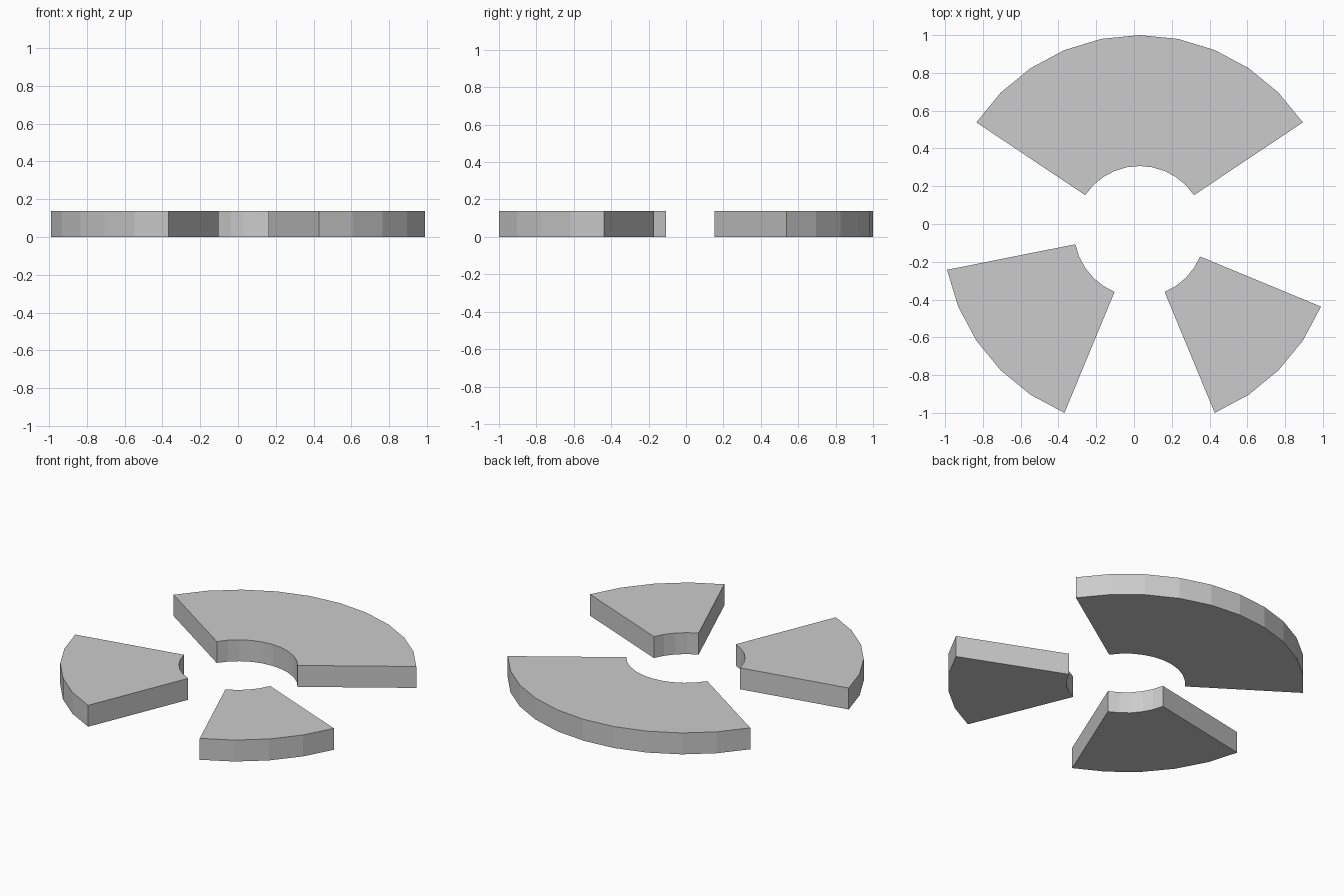
import bpy, bmesh
from math import cos, sin, radians

if "Cube" in bpy.data.objects:
    bpy.data.objects.remove(bpy.data.objects["Cube"])

R_OUT, R_IN, HEIGHT = 1.0396, 0.3465, 0.138
CX, CY = 0.0296, -0.0396
STEP = 11.25  # the full ring has 32 sides


def ring_segment(name, start, steps):
    """Flat-sided slab cut from a 32-sided ring."""
    bm = bmesh.new()
    rows = []
    for i in range(steps + 1):
        a = radians(start + i * STEP)
        rows.append([bm.verts.new((CX + r * cos(a), CY + r * sin(a), z))
                     for r, z in ((R_IN, 0), (R_OUT, 0), (R_OUT, HEIGHT), (R_IN, HEIGHT))])
    for a, b in zip(rows, rows[1:]):
        for k in range(4):
            n = (k + 1) % 4
            bm.faces.new((a[k], a[n], b[n], b[k]))
    # end caps
    bm.faces.new(rows[0])
    bm.faces.new(rows[-1])
    bmesh.ops.recalc_face_normals(bm, faces=bm.faces)
    mesh = bpy.data.meshes.new(name)
    bm.to_mesh(mesh)
    bm.free()
    obj = bpy.data.objects.new(name, mesh)
    bpy.context.collection.objects.link(obj)


# three separate segments around a shared centre
ring_segment("back_segment", 33.75, 10)
ring_segment("left_segment", 191.25, 5)
ring_segment("right_segment", 292.5, 4)
